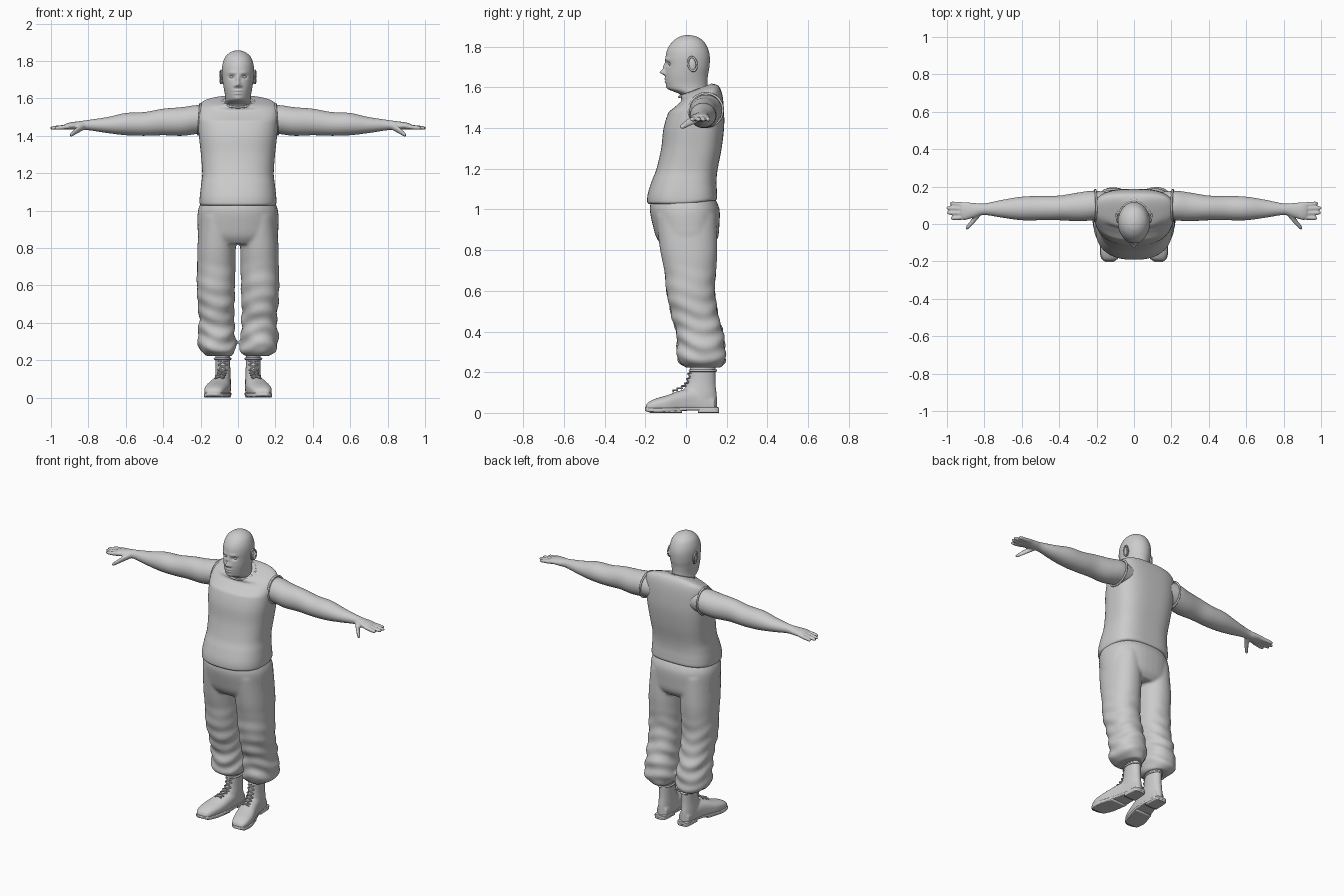
import bpy, bmesh, math
from mathutils import Vector

if "Cube" in bpy.data.objects:
    bpy.data.objects.remove(bpy.data.objects["Cube"])

grey = bpy.data.materials.new("plain_grey")
grey.use_nodes = True
grey.diffuse_color = (0.6, 0.6, 0.6, 1)
grey.node_tree.nodes["Principled BSDF"].inputs["Base Color"].default_value = grey.diffuse_color


def spline(rows, steps):
    """Catmull-Rom interpolation through rows of numbers."""
    out = []
    for i in range(len(rows) - 1):
        quad = [rows[max(i - 1, 0)], rows[i], rows[i + 1], rows[min(i + 2, len(rows) - 1)]]
        for s in range(steps):
            t = s / steps
            out.append([b + 0.5 * t * (c - a + t * (2 * a - 5 * b + 4 * c - d + t * (3 * (b - c) + d - a)))
                        for a, b, c, d in zip(*quad)])
    return out + [list(rows[-1])]


def loft(bm, axis, sections, power=(2, 2), steps=5, sides=40):
    """Skin rounded sections (position, low a, high a, low b, high b) along an axis."""
    rings = []
    for t, a0, a1, b0, b1 in spline(sections, steps):
        ring = []
        for k in range(sides):
            angle = math.tau * k / sides
            c, s = math.cos(angle), math.sin(angle)
            p = 2 / power[s > 0]
            a = (a0 + a1) / 2 + (a1 - a0) / 2 * math.copysign(abs(c) ** p, c)
            b = (b0 + b1) / 2 + (b1 - b0) / 2 * math.copysign(abs(s) ** p, s)
            ring.append(bm.verts.new({"x": (t, a, b), "y": (a, t, b), "z": (a, b, t)}[axis]))
        rings.append(ring)
    for low, high in zip(rings, rings[1:]):
        for k in range(sides):
            n = (k + 1) % sides
            bm.faces.new((low[k], low[n], high[n], high[k]))
    bm.faces.new(rings[0])
    bm.faces.new(rings[-1])
    return [v for ring in rings for v in ring]


def wide(rows):
    """Turn (z, half width, front, back) into full sections."""
    return [(z, -w, w, f, b) for z, w, f, b in rows]


def finish(name, bm, mirror=False, voxel=0, smooth=4):
    bmesh.ops.recalc_face_normals(bm, faces=bm.faces)
    mesh = bpy.data.meshes.new(name)
    bm.to_mesh(mesh)
    bm.free()
    obj = bpy.data.objects.new(name, mesh)
    bpy.context.collection.objects.link(obj)
    mesh.materials.append(grey)
    for face in mesh.polygons:
        face.use_smooth = True
    if voxel:
        remesh = obj.modifiers.new("blend", "REMESH")
        remesh.mode, remesh.voxel_size, remesh.use_smooth_shade = "VOXEL", voxel, True
        relax = obj.modifiers.new("relax", "SMOOTH")
        relax.factor, relax.iterations = 0.5, smooth
    if mirror:
        obj.modifiers.new("mirror", "MIRROR").use_mirror_merge = False
    return obj


def tube(bm, points, radius, closed=False, sides=8):
    """Sweep a small round section along a path."""
    points = [Vector(p) for p in points]
    n, rings = len(points), []
    for i, p in enumerate(points):
        ahead = points[(i + 1) % n] if closed else points[min(i + 1, n - 1)]
        behind = points[i - 1] if closed else points[max(i - 1, 0)]
        turn = (ahead - behind).to_track_quat("Z", "Y")
        rings.append([bm.verts.new(p + turn @ Vector((radius * math.cos(math.tau * k / sides),
                      radius * math.sin(math.tau * k / sides), 0))) for k in range(sides)])
    for i in range(n if closed else n - 1):
        low, high = rings[i], rings[(i + 1) % n]
        for k in range(sides):
            j = (k + 1) % sides
            bm.faces.new((low[k], low[j], high[j], high[k]))


def oval(center, u, v, count=48):
    """Points of a closed ellipse spanned by two vectors."""
    c, u, v = Vector(center), Vector(u), Vector(v)
    return [c + u * math.cos(math.tau * k / count) + v * math.sin(math.tau * k / count) for k in range(count)]


def ball(bm, center, radii):
    for v in bmesh.ops.create_uvsphere(bm, u_segments=24, v_segments=16, radius=1)["verts"]:
        v.co = Vector(center) + Vector([a * b for a, b in zip(v.co, radii)])


# Head and neck, with the face pushed in and out of the front
bm = bmesh.new()
skull = loft(bm, "z", wide([
    (1.5, .085, -.02, .14), (1.56, .073, -.027, .122), (1.575, .07, -.05, .113), (1.592, .068, -.086, .107),
    (1.62, .07, -.098, .105), (1.66, .077, -.102, .108), (1.70, .083, -.1, .115), (1.75, .086, -.1, .117),
    (1.79, .081, -.09, .108), (1.825, .066, -.066, .088), (1.848, .038, -.034, .056), (1.857, .008, -.002, .02)]),
    steps=9, sides=112)
features = [  # x, z, x size, z size, push along y
    (0, 1.674, .012, .012, -.026), (0, 1.70, .009, .02, -.012), (.016, 1.667, .007, .007, -.008),
    (.033, 1.715, .015, .010, .013), (.03, 1.737, .022, .008, -.005), (0, 1.641, .022, .005, -.006),
    (0, 1.634, .024, .002, .004), (0, 1.626, .019, .005, -.006), (0, 1.6, .02, .012, -.005)]
for v in skull:
    if v.co.y < -.03:
        x, z = abs(v.co.x), v.co.z
        v.co.y += sum(push * math.exp(-((x - fx) / sx) ** 2 - ((z - fz) / sz) ** 2)
                      for fx, fz, sx, sz, push in features)
finish("head", bm)

# Eyes
bm = bmesh.new()
ball(bm, (.033, -.073, 1.714), (.013, .012, .009))
finish("eyes", bm, mirror=True)

# Ears: flat lobe with a raised outer rim
bm = bmesh.new()
ball(bm, (.084, .03, 1.712), (.009, .02, .034))
tube(bm, oval((.091, .032, 1.715), (.004, .02, .004), (0, -.006, .034), 32), .005, closed=True)
finish("ears", bm, mirror=True)

# Sleeveless shirt, with the neckline tilted down at the front
bm = bmesh.new()
shirt = loft(bm, "z", wide([
    (1.028, .198, -.184, .147), (1.04, .205, -.191, .153), (1.08, .204, -.187, .152), (1.14, .197, -.168, .15),
    (1.2, .191, -.145, .156), (1.3, .198, -.122, .175), (1.4, .209, -.11, .187), (1.48, .214, -.085, .187),
    (1.535, .215, -.05, .18), (1.568, .2, -.025, .167), (1.588, .15, -.025, .148), (1.6, .085, -.03, .125)]),
    power=(2.4, 3), steps=7, sides=80)
for v in shirt:
    v.co.z += (v.co.y - .08) * .38 * min(max((v.co.z - 1.48) / .1, 0), 1)
    v.co.z += max(v.co.y, 0) * .12 * max(1 - (v.co.z - 1.028) / .1, 0)
finish("shirt", bm)

# Shirt trims: collar band and armhole bands
bm = bmesh.new()
tube(bm, oval((0, .047, 1.583), (.086, 0, 0), (0, .08, .03)), .006, closed=True)
finish("collar", bm)
bm = bmesh.new()
tube(bm, oval((.207, .098, 1.489), (0, .083, .006), (-.006, -.006, .082)), .006, closed=True)
finish("armhole_trims", bm, mirror=True)

# Arms with hands, blended into one surface
bm = bmesh.new()
loft(bm, "x", [
    (.14, .03, .17, 1.42, 1.555), (.22, .02, .178, 1.41, 1.564), (.3, .015, .168, 1.4, 1.553),
    (.4, .02, .152, 1.403, 1.545), (.5, .02, .15, 1.4, 1.527), (.6, .02, .146, 1.403, 1.522),
    (.7, .033, .13, 1.415, 1.5), (.8, .048, .11, 1.43, 1.485), (.85, .036, .112, 1.431, 1.478),
    (.9, .022, .117, 1.434, 1.471), (.925, .024, .115, 1.434, 1.463)])
for root, end, tip in ((.103, .111, .985), (.081, .086, 1.004), (.058, .06, 1.0), (.035, .031, .98)):
    rows = []
    for t, r in ((0, .012), (.5, .012), (.85, .0105), (.97, .007), (1, .002)):
        y, z = root + (end - root) * t, 1.449 - .008 * t
        rows.append((.9 + (tip - .9) * t, y - r, y + r, z - r, z + r))
    loft(bm, "x", rows, sides=16)
loft(bm, "x", [
    (.815, .05, .09, 1.435, 1.47), (.845, .015, .06, 1.42, 1.458), (.87, -.012, .024, 1.406, 1.438),
    (.89, -.03, -.002, 1.396, 1.42), (.899, -.028, -.014, 1.398, 1.41)], sides=16)
finish("arms", bm, mirror=True, voxel=.0055, smooth=3)

# Trousers: hips and both legs blended, with folds gathering toward the cuffs
bm = bmesh.new()
loft(bm, "z", wide([
    (1.055, .192, -.168, .142), (1.0, .214, -.178, .165), (.92, .216, -.163, .164), (.86, .21, -.145, .157),
    (.82, .17, -.115, .13)]), power=(2.2, 2.4))
leg = [(.97, .01, .205, -.15, .15), (.8, .012, .217, -.127, .154), (.7, .014, .218, -.107, .148),
       (.6, .016, .221, -.096, .142), (.5, .019, .214, -.077, .155), (.4, .02, .209, -.049, .18),
       (.3, .012, .215, -.042, .195), (.25, .015, .202, -.037, .19), (.222, .035, .165, .0, .165)]
for side in (1, -1):
    rows = leg if side > 0 else [(z, -b, -a, f, k) for z, a, b, f, k in leg]
    for v in loft(bm, "z", rows, power=(2.2, 2.2), steps=8, sides=56):
        x, y, z = v.co
        angle = math.atan2(y - .06, side * x - .11)
        fold = math.sin(z * 75 + 2 * math.sin(angle * 2 + side)) + .5 * math.sin(z * 41 + angle * 3)
        amount = .005 * min(max((.75 - z) / .35, 0), 1)
        v.co += Vector((x - side * .11, y - .06, 0)).normalized() * fold * amount
finish("trousers", bm, voxel=.009)

# Boot uppers, splayed outward at the toes
bm = bmesh.new()
loft(bm, "z", [
    (.24, .042, .122, .022, .145), (.15, .041, .12, .008, .145), (.08, .038, .125, -.03, .152),
    (.015, .04, .122, -.03, .155)])
loft(bm, "y", [
    (.14, .045, .115, .012, .08), (.05, .038, .13, .012, .12), (-.02, .04, .15, .012, .112),
    (-.09, .052, .174, .012, .088), (-.15, .07, .18, .012, .07), (-.186, .088, .17, .012, .052),
    (-.198, .11, .155, .014, .034)], power=(5, 2.2))
finish("boots", bm, mirror=True, voxel=.006, smooth=3)

# Boot soles and heels
bm = bmesh.new()
loft(bm, "y", [
    (.163, .065, .1, .012, .026), (.15, .044, .12, .01, .028), (.05, .036, .128, .012, .028),
    (-.04, .038, .158, .008, .028), (-.12, .056, .182, .002, .026), (-.18, .082, .177, .004, .026),
    (-.202, .11, .155, .01, .026)], power=(6, 6))
loft(bm, "y", [(.162, .065, .1, 0, .02), (.15, .045, .12, 0, .02), (.06, .038, .126, 0, .02)], power=(6, 6))
loft(bm, "y", [(-.02, .042, .15, 0, .015), (-.12, .058, .18, 0, .015), (-.18, .085, .174, 0, .015)], power=(6, 6))
finish("soles", bm, mirror=True)

# Boot collars and criss-cross laces down the instep
bm = bmesh.new()
tube(bm, oval((.082, .083, .208), (.042, 0, 0), (0, .064, 0)), .006, closed=True)
finish("boot_collars", bm, mirror=True)
bm = bmesh.new()
steps = spline([(.081, .016, .2), (.083, .004, .15), (.09, -.027, .122), (.1, -.07, .105)], 2)
for (x0, y0, z0), (x1, y1, z1) in zip(steps, steps[1:]):
    for s in (-1, 1):
        tube(bm, [(x0 - s * .024, y0 + .008, z0 - .002), ((x0 + x1) / 2, (y0 + y1) / 2 - .004, (z0 + z1) / 2 + .004),
                  (x1 + s * .024, y1 + .008, z1 - .002)], .004)
finish("laces", bm, mirror=True)
